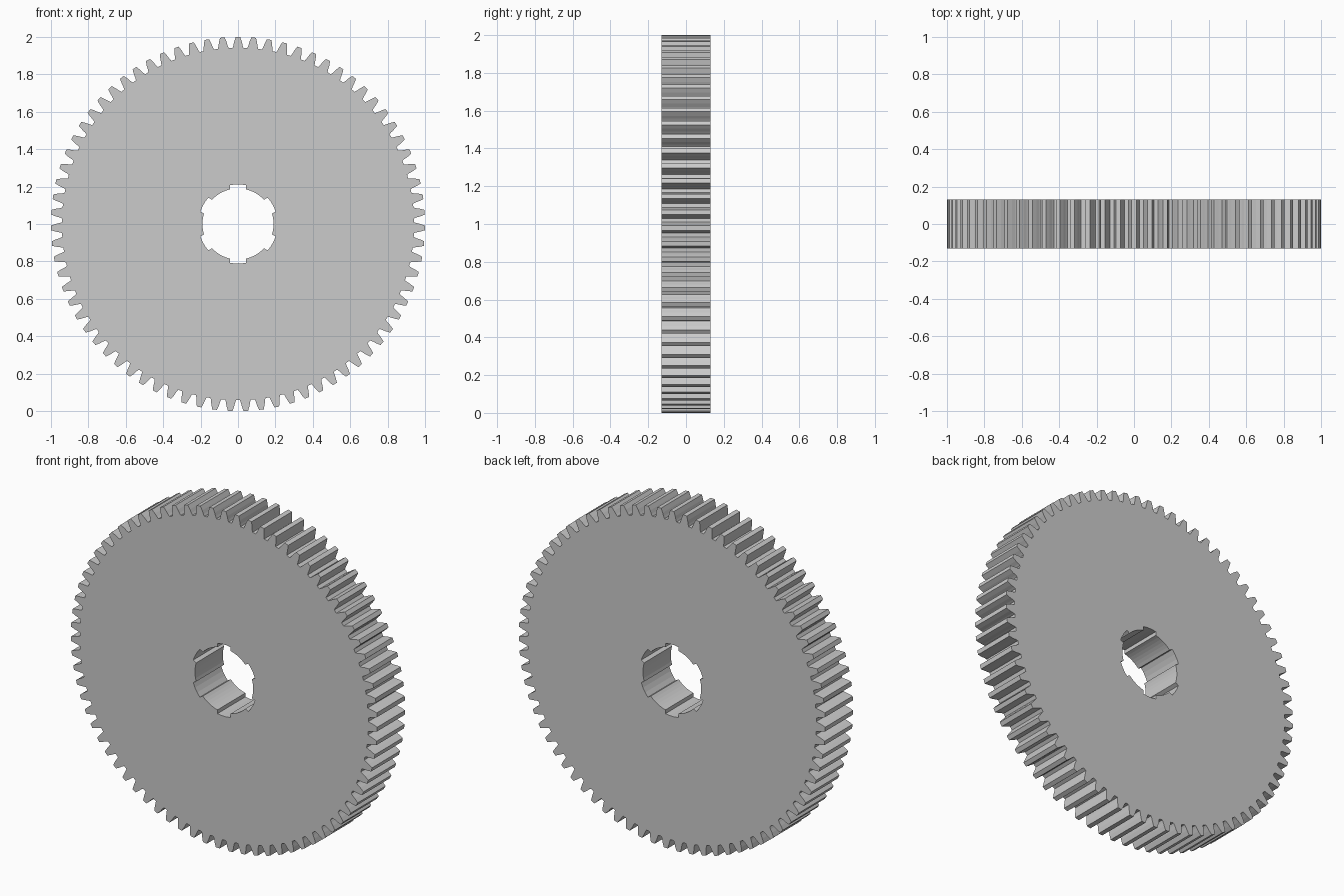
import bpy, bmesh
from math import sin, cos, pi, asin

if "Cube" in bpy.data.objects:
    bpy.data.objects.remove(bpy.data.objects["Cube"])

TEETH = 75
SLOTS = 6
HALF = 0.13          # half of the gear thickness
CENTRE_Z = 1.0


def polar(r, a):
    return (r * cos(a), -HALF, CENTRE_Z + r * sin(a))


# Toothed rim: (radius, half angle) from root to tip, mirrored about each tooth
flank = [(0.942, 0.031), (0.955, 0.026), (0.975, 0.021), (1.0, 0.0125)]
rim = []
for i in range(TEETH):
    a = pi / 2 + 2 * pi * i / TEETH
    rim += [polar(r, a - h) for r, h in flank]
    rim += [polar(r, a + h) for r, h in reversed(flank)]

# Bore with six spline slots of constant width
BORE, SLOT, HALF_W = 0.19, 0.212, 0.043
h_in, h_out = asin(HALF_W / BORE), asin(HALF_W / SLOT)
bore = []
for i in range(SLOTS):
    a = pi / 2 + 2 * pi * i / SLOTS
    bore += [polar(SLOT, a + h_out * t) for t in (-1, -0.33, 0.33, 1)]
    span = 2 * pi / SLOTS - 2 * h_in
    bore += [polar(BORE, a + h_in + span * k / 6) for k in range(7)]

# Fill between both outlines, then extrude to full thickness
bm = bmesh.new()
edges = []
for loop in (rim, bore):
    vs = [bm.verts.new(p) for p in loop]
    edges += [bm.edges.new((vs[k - 1], vs[k])) for k in range(len(vs))]
bmesh.ops.triangle_fill(bm, edges=edges, use_beauty=True, normal=(0, -1, 0))
ext = bmesh.ops.extrude_face_region(bm, geom=bm.faces[:])
moved = [g for g in ext["geom"] if isinstance(g, bmesh.types.BMVert)]
bmesh.ops.translate(bm, verts=moved, vec=(0, 2 * HALF, 0))
bmesh.ops.recalc_face_normals(bm, faces=bm.faces[:])

mesh = bpy.data.meshes.new("spur_gear")
bm.to_mesh(mesh)
bm.free()
gear = bpy.data.objects.new("spur_gear", mesh)
bpy.context.collection.objects.link(gear)
